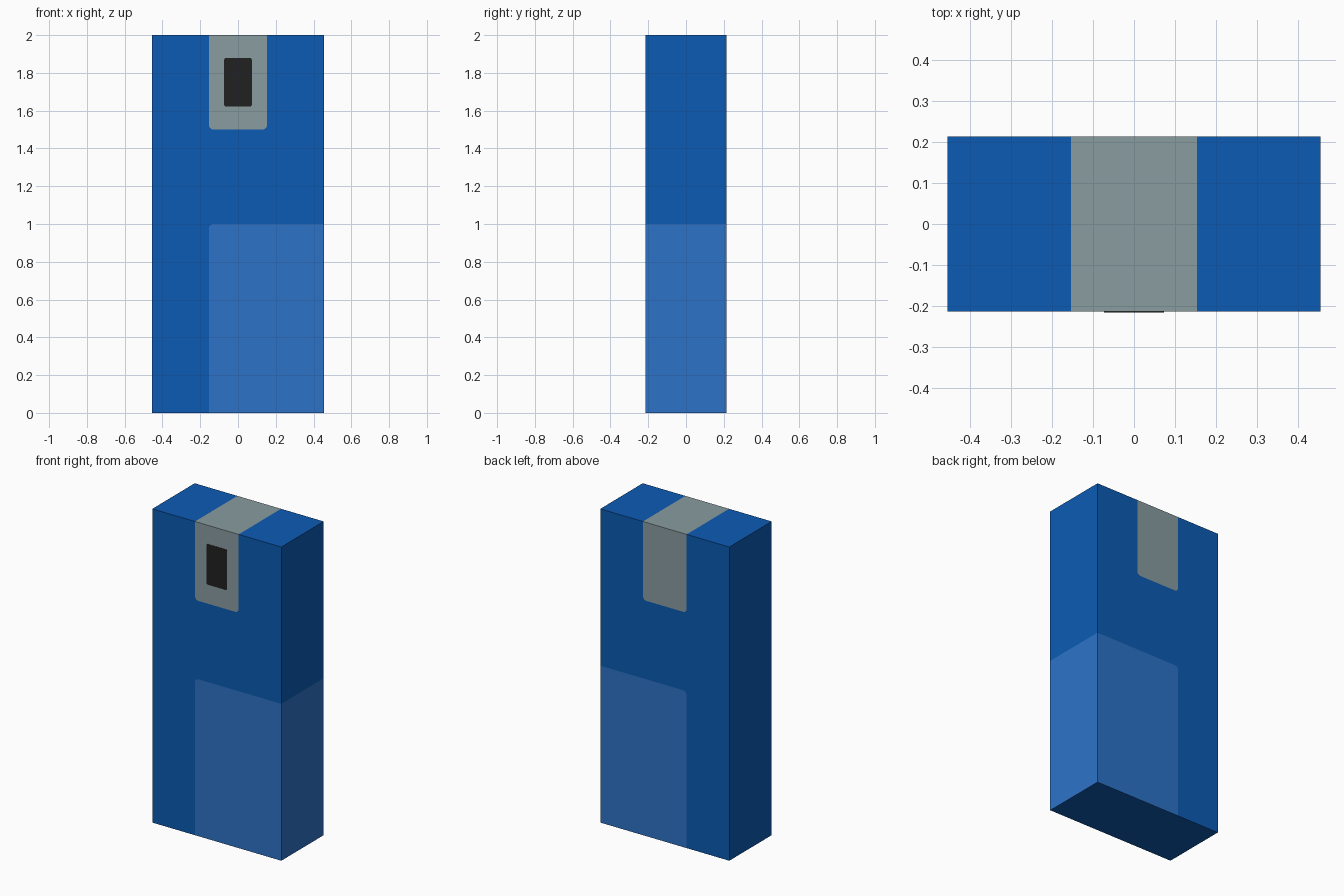
import bpy, bmesh, math

if "Cube" in bpy.data.objects:
    bpy.data.objects.remove(bpy.data.objects["Cube"])

W, D, H = 0.455, 0.2135, 2.0      # half width, half depth, height
P, R = 0.154, 0.025               # half width of the grey band, corner radius


def material(name, rgb):
    m = bpy.data.materials.new(name)
    m.diffuse_color = (*rgb, 1)
    m.use_nodes = True
    m.node_tree.nodes["Principled BSDF"].inputs["Base Color"].default_value = m.diffuse_color
    return m


def arc(cx, cz, r, start, end, n=5):
    return [(cx + r * math.cos(math.radians(start + (end - start) * i / n)),
             cz + r * math.sin(math.radians(start + (end - start) * i / n)))
            for i in range(n + 1)]


def make_object(name, bm, mats):
    bmesh.ops.recalc_face_normals(bm, faces=bm.faces[:])
    me = bpy.data.meshes.new(name)
    bm.to_mesh(me)
    bm.free()
    for m in mats:
        me.materials.append(m)
    ob = bpy.data.objects.new(name, me)
    bpy.context.collection.objects.link(ob)
    return ob


blue = material("deep_blue", (0.0037, 0.105, 0.456))
light = material("light_blue", (0.026, 0.171, 0.58))
grey = material("grey", (0.25, 0.332, 0.352))
black = material("black", (0.0152, 0.0152, 0.0152))

# Colour regions of the front outline, sharing their rounded borders
corner = arc(-P + R, 1 - R, R, 180, 90)
band = [(-P, H)] + arc(-P + R, 1.5 + R, R, 180, 270) \
    + arc(P - R, 1.5 + R, R, 270, 360) + [(P, H)]
regions = [
    [(-W, 0), (-P, 0)] + corner + [(W, 1), (W, H)] + band[::-1] + [(-W, H)],
    [(-P, 0)] + corner + [(W, 1), (W, 0)],
    band,
]

# Body: front regions extruded to the back; only the outer walls are made
bm = bmesh.new()
for index, outline in enumerate(regions):
    face = bm.faces.new([bm.verts.new((x, -D, z)) for x, z in outline])
    face.material_index = index
bmesh.ops.remove_doubles(bm, verts=bm.verts[:], dist=1e-5)
fronts = bm.faces[:]
rim = [(e, e.link_faces[0].material_index) for e in bm.edges if e.is_boundary]
back = {v: bm.verts.new((v.co.x, D, v.co.z)) for v in bm.verts[:]}
for f in fronts:
    bm.faces.new([back[v] for v in reversed(f.verts)]).material_index = f.material_index
for e, index in rim:
    a, b = e.verts
    wall = bm.faces.new((a, b, back[b], back[a]))
    under = max(a.co.z, b.co.z) < 0.001          # the underside is all deep blue
    wall.material_index = 0 if under else index
make_object("body", bm, [blue, light, grey])

# Thin black window plate on the front of the grey band
bm = bmesh.new()
sx, z0, z1, r = 0.073, 1.622, 1.88, 0.01
outline = arc(sx - r, z1 - r, r, 0, 90) + arc(-sx + r, z1 - r, r, 90, 180) \
    + arc(-sx + r, z0 + r, r, 180, 270) + arc(sx - r, z0 + r, r, 270, 360)
face = bm.faces.new([bm.verts.new((x, -D - 0.002, z)) for x, z in outline])
ext = bmesh.ops.extrude_face_region(bm, geom=[face], use_keep_orig=True)
for v in ext["geom"]:
    if isinstance(v, bmesh.types.BMVert):
        v.co.y = -D + 0.0005
make_object("front_window", bm, [black])
